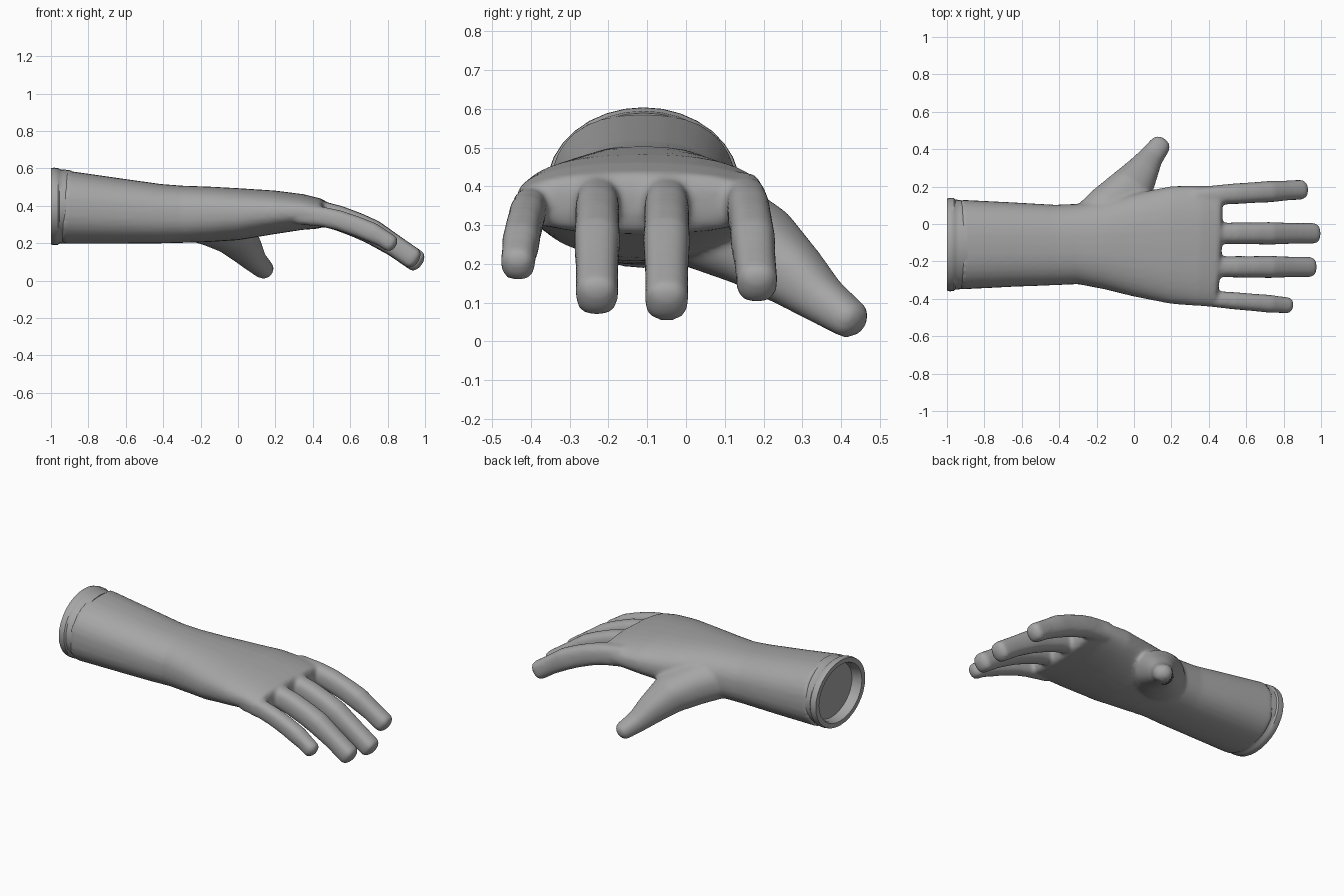
import bpy, bmesh, math
from mathutils import Vector

if "Cube" in bpy.data.objects:
    bpy.data.objects.remove(bpy.data.objects["Cube"], do_unlink=True)

grey = bpy.data.materials.new("glove grey")
grey.use_nodes = True
grey.diffuse_color = (0.38, 0.38, 0.38, 1)
grey.node_tree.nodes["Principled BSDF"].inputs["Base Color"].default_value = grey.diffuse_color


def ring(bm, centre, side, up, a, b, power, sides=32):
    """One superellipse cross-section."""
    verts = []
    for i in range(sides):
        t = 2 * math.pi * i / sides
        c, s = math.cos(t), math.sin(t)
        u = math.copysign(abs(c) ** (2 / power), c) * a
        v = math.copysign(abs(s) ** (2 / power), s) * b
        verts.append(bm.verts.new(centre + side * u + up * v))
    return verts


def bridge(bm, rings):
    for r, q in zip(rings, rings[1:]):
        for i in range(len(r)):
            j = (i + 1) % len(r)
            bm.faces.new((r[i], r[j], q[j], q[i]))


def loft(bm, sections, power, round_end):
    """Closed tube through (x, y, z, half width, half height) sections."""
    pts = [Vector(s[:3]) for s in sections]
    rings = []
    for i, s in enumerate(sections):
        tangent = (pts[min(i + 1, len(pts) - 1)] - pts[max(i - 1, 0)]).normalized()
        side = Vector((0, 0, 1)).cross(tangent).normalized()
        up = tangent.cross(side)
        rings.append(ring(bm, pts[i], side, up, s[3], s[4], power))
    for k in (0.35, 0.7, 0.95):
        scale = math.sqrt(1 - k * k)
        rings.append(ring(bm, pts[-1] + tangent * round_end * k, side, up,
                          s[3] * scale, s[4] * scale, power))
    bridge(bm, rings)
    bm.faces.new(rings[0][::-1])
    bm.faces.new(rings[-1])


def finish(bm, name):
    bmesh.ops.recalc_face_normals(bm, faces=bm.faces)
    mesh = bpy.data.meshes.new(name)
    bm.to_mesh(mesh)
    bm.free()
    mesh.materials.append(grey)
    obj = bpy.data.objects.new(name, mesh)
    bpy.context.collection.objects.link(obj)
    bpy.ops.object.select_all(action="DESELECT")
    obj.select_set(True)
    bpy.context.view_layer.objects.active = obj
    return obj


hand = bmesh.new()

# Sleeve, wrist and palm
loft(hand, [
    (-0.93, -0.11, 0.393, 0.24, 0.196),
    (-0.65, -0.11, 0.373, 0.226, 0.176),
    (-0.42, -0.112, 0.358, 0.215, 0.159),
    (-0.3, -0.107, 0.355, 0.215, 0.153),
    (-0.15, -0.11, 0.355, 0.24, 0.148),
    (0.0, -0.112, 0.356, 0.276, 0.139),
    (0.2, -0.112, 0.366, 0.315, 0.116),
    (0.35, -0.116, 0.367, 0.323, 0.095),
    (0.44, -0.12, 0.358, 0.322, 0.08)], 2.4, 0.03)

# Fingers share one drooping curve: y at root, y at tip, tip x, half width
for y_root, y_tip, tip, width in ((0.148, 0.184, 0.9, 0.055), (-0.05, -0.05, 0.965, 0.058),
                                  (-0.228, -0.23, 0.945, 0.057), (-0.392, -0.435, 0.825, 0.046)):
    sections = []
    drop = 0.02 if tip < 0.85 else 0
    for x, z, grow in ((0.32, 0.375, 0.85), (0.46, 0.355, 0.95), (0.54, 0.334, 1.0),
                       (0.64, 0.296, 1.0), (0.72, 0.26, 1.04)):
        f = (x - 0.32) / (tip - 0.32)
        sections.append((x, y_root + (y_tip - y_root) * f, z - drop * (1 - f),
                         width * grow, 0.066 * width / 0.057))
    for x in (0.5 * (0.72 + tip), tip - 0.01):
        f = (x - 0.32) / (tip - 0.32)
        z = 0.26 - 0.6 * (x - 0.72) - 0.25 * (x - 0.72) ** 2
        sections.append((x, y_root + (y_tip - y_root) * f, z, width * 0.96, 0.058 * width / 0.057))
    loft(hand, sections, 2.6, 0.035)

# Thumb with its web
loft(hand, [
    (-0.22, -0.03, 0.335, 0.15, 0.125),
    (-0.12, 0.07, 0.305, 0.15, 0.125),
    (-0.02, 0.185, 0.245, 0.125, 0.11),
    (0.045, 0.285, 0.165, 0.088, 0.084),
    (0.09, 0.355, 0.105, 0.066, 0.062),
    (0.14, 0.422, 0.058, 0.056, 0.05)], 2.3, 0.04)

# Fuse everything into one smooth skin
glove = finish(hand, "glove_hand")
remesh = glove.modifiers.new("fuse", "REMESH")
remesh.mode = "VOXEL"
remesh.voxel_size = 0.011
remesh.use_smooth_shade = True
soften = glove.modifiers.new("soften", "SMOOTH")
soften.factor = 0.5
soften.iterations = 8
for name in ("fuse", "soften"):
    bpy.ops.object.modifier_apply(modifier=name)
bpy.ops.object.shade_smooth()

# Rolled cuff with a shallow recess
cuff = bmesh.new()
profile = [(-0.89, 0.93), (-0.935, 0.956), (-0.955, 0.962), (-0.963, 0.995), (-0.985, 1.0),
           (-1.0, 0.985), (-1.0, 0.85), (-0.985, 0.82), (-0.94, 0.8)]
rings = [ring(cuff, Vector((x, -0.11, 0.397)), Vector((0, 1, 0)), Vector((0, 0, 1)),
              0.25 * k, 0.207 * k, 2) for x, k in profile]
bridge(cuff, rings)
cuff.faces.new(rings[-1])
cuff.faces.new(rings[0])
finish(cuff, "cuff")
bpy.ops.object.shade_smooth_by_angle(angle=math.radians(40))
